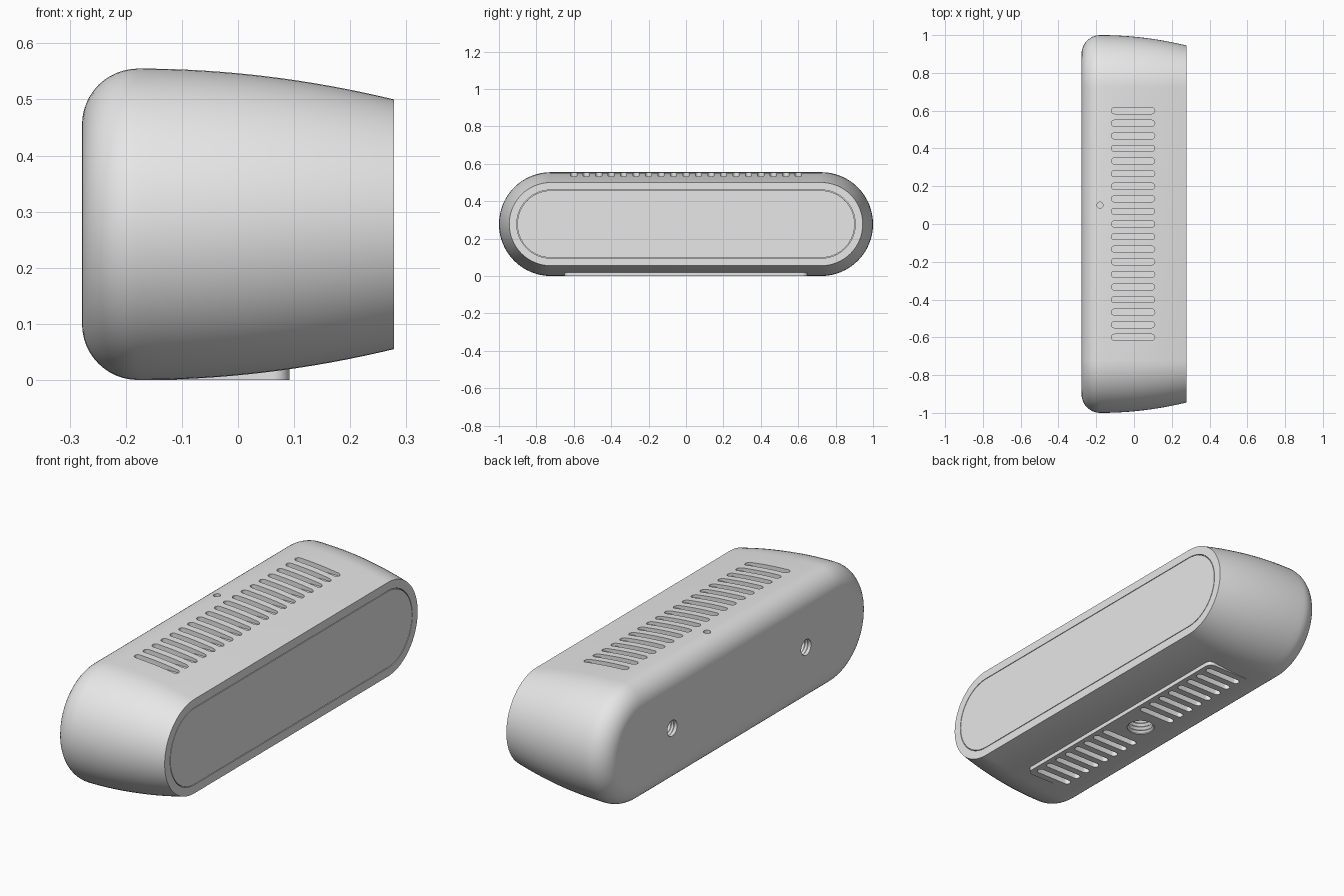
import bpy, bmesh, math
from mathutils import Vector

if "Cube" in bpy.data.objects:
    bpy.data.objects.remove(bpy.data.objects["Cube"], do_unlink=True)

R = 0.2775            # half height of the body
FRONT = 0.278         # half depth along x
FILLET = 0.1          # rounding of the rear edge
STRAIGHT = 1 - R      # half length of the straight sides
TAPER = 0.055         # how much the body narrows towards the front panel

grey = bpy.data.materials.new("light grey")
grey.use_nodes = True
grey.diffuse_color = (0.8, 0.8, 0.8, 1)
grey.node_tree.nodes["Principled BSDF"].inputs["Base Color"].default_value = (0.8, 0.8, 0.8, 1)


def stadium(half, r, n):
    """Rounded-end outline, straight along its first axis."""
    pts = []
    for side in (1, -1):
        for i in range(n + 1):
            a = math.pi * (i / n - 0.5)
            pts.append((side * (half + r * math.cos(a)), side * r * math.sin(a)))
    return pts


def loft(bm, rings):
    """Closed solid through a list of rings of points."""
    rows = [[bm.verts.new(p) for p in ring] for ring in rings]
    n = len(rows[0])
    for a, b in zip(rows, rows[1:]):
        for i in range(n):
            j = (i + 1) % n
            bm.faces.new((a[i], a[j], b[j], b[i]))
    bm.faces.new(rows[0][::-1])
    bm.faces.new(rows[-1])


def finish(bm, name):
    bmesh.ops.remove_doubles(bm, verts=bm.verts, dist=1e-5)
    bmesh.ops.recalc_face_normals(bm, faces=bm.faces)
    mesh = bpy.data.meshes.new(name)
    bm.to_mesh(mesh)
    bm.free()
    ob = bpy.data.objects.new(name, mesh)
    bpy.context.collection.objects.link(ob)
    mesh.materials.append(grey)
    return ob


def activate(ob):
    bpy.ops.object.select_all(action='DESELECT')
    ob.select_set(True)
    bpy.context.view_layer.objects.active = ob


def combine(ob, other, operation):
    other.hide_render = True
    mod = ob.modifiers.new(operation.lower(), 'BOOLEAN')
    mod.operation = operation
    mod.solver = 'EXACT'
    mod.object = other
    activate(ob)
    bpy.ops.object.modifier_apply(modifier=mod.name)
    bpy.data.objects.remove(other, do_unlink=True)


def body_ring(x, inset):
    return [(x, y, z + R) for y, z in stadium(STRAIGHT, R - inset, 32)]


# Body: rear fillet, gently tapering sides, recess for the front panel
profile = []
for i in range(13):
    a = math.pi / 2 * i / 12
    profile.append((-FRONT + FILLET * (1 - math.cos(a)), FILLET * (1 - math.sin(a))))
start = FILLET - FRONT
for i in range(1, 17):
    t = i / 16
    profile.append((start + (FRONT - start) * t, TAPER * t * t))
profile += [(FRONT, 0.095), (FRONT - 0.015, 0.095)]
bm = bmesh.new()
loft(bm, [body_ring(x, d) for x, d in profile])
body = finish(bm, "body")

# Front panel, flush with the rim and separated by a thin gap
bm = bmesh.new()
loft(bm, [body_ring(x, 0.098) for x in (FRONT - 0.016, FRONT)])
panel = finish(bm, "front_panel")

# Foot plate under the body
bm = bmesh.new()
bmesh.ops.create_cube(bm, size=1)
for v in bm.verts:
    v.co = Vector((-0.029 + v.co.x * 0.242, v.co.y * 1.3, 0.03 + v.co.z * 0.06))
upright = [e for e in bm.edges if abs(e.verts[0].co.z - e.verts[1].co.z) > 0.01]
bmesh.ops.bevel(bm, geom=upright, offset=0.03, segments=8, profile=0.5, affect='EDGES')
combine(body, finish(bm, "foot"), 'UNION')

# Cutters for the vents and holes
bm = bmesh.new()


def cut_slot(x0, x1, y, z0, z1):
    w = 0.0165
    outline = stadium((x1 - x0) / 2 - w, w, 8)
    loft(bm, [[((x0 + x1) / 2 + u, y + v, z) for u, v in outline] for z in (z0, z1)])


def cut_hole(origin, axis, r, depth, threads=0):
    """Round hole into the body, with ridged walls if threaded."""
    axis = Vector(axis)
    side = axis.orthogonal().normalized()
    other = axis.cross(side)
    steps = [(-0.02, r), (0.004, r)]
    for i in range(threads):
        d = 0.004 + (depth - 0.004) * (i + 0.5) / threads
        half = depth * 0.4 / threads
        steps += [(d, r * 0.86), (d + half, r)]
    steps.append((depth + 0.005, r))
    circle = stadium(0, r, 16)
    loft(bm, [[Vector(origin) + axis * d + (side * u + other * v) * (s / r)
               for u, v in circle] for d, s in steps])


for i in range(-9, 10):
    y = i / 15
    cut_slot(-0.12, 0.11, y, 0.522, 0.6)            # top vents
    if abs(i) > 1:
        cut_slot(-0.12, 0.07, y, -0.05, 0.028)      # bottom vents
cut_hole((-0.18, 0.1, 2 * R), (0, 0, -1), 0.016, 0.015)      # indicator
cut_hole((-0.04, 0, 0), (0, 0, 1), 0.062, 0.08, 4)           # stand mount
for y in (-0.5, 0.5):
    cut_hole((-FRONT, y, R), (1, 0, 0), 0.037, 0.08, 5)      # wall mounts
combine(body, finish(bm, "cutters"), 'DIFFERENCE')

for ob in (body, panel):
    activate(ob)
    bpy.ops.object.shade_smooth_by_angle(angle=math.radians(30))
